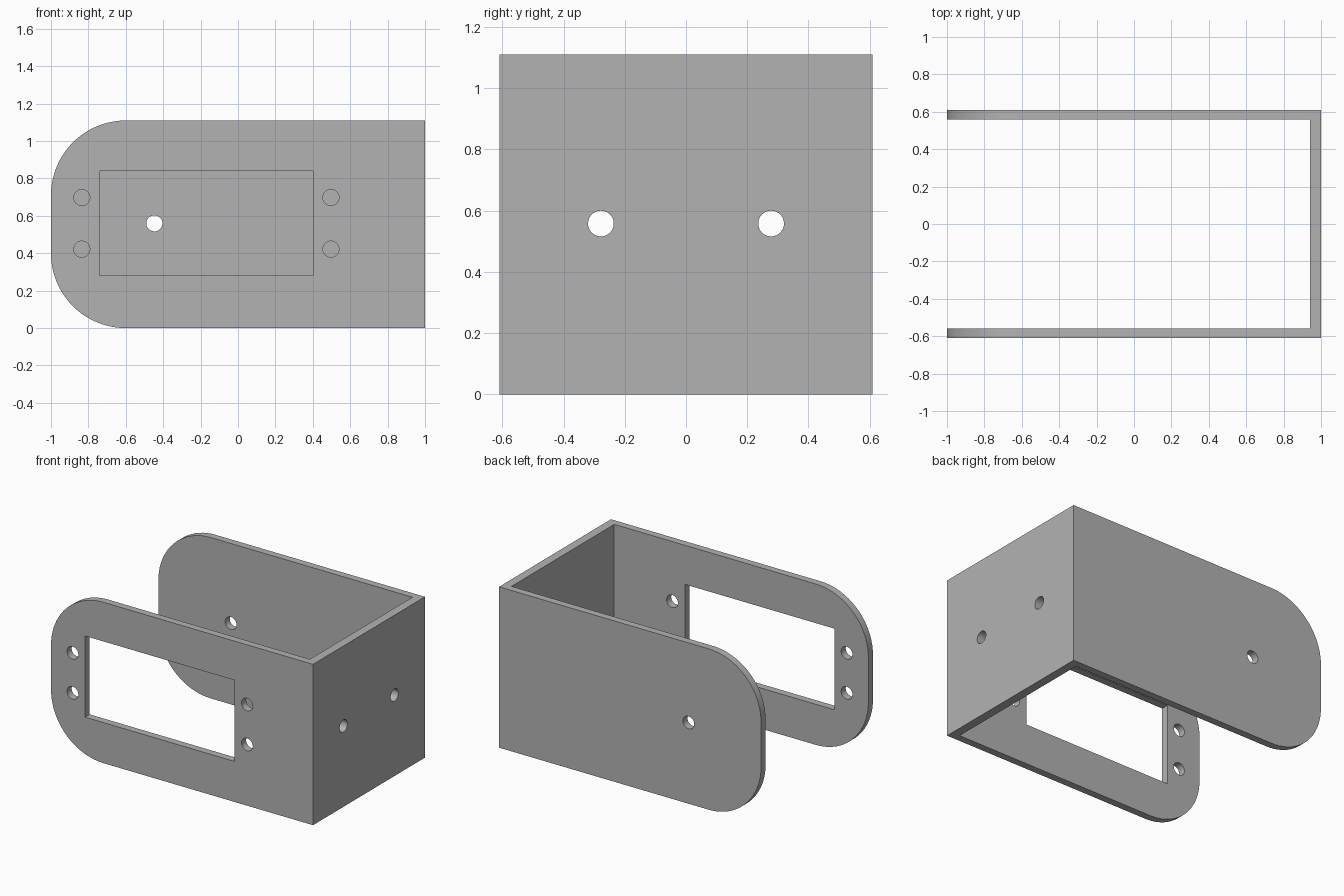
import bpy, bmesh, math
from mathutils import Matrix

if "Cube" in bpy.data.objects:
    bpy.data.objects.remove(bpy.data.objects["Cube"], do_unlink=True)

HEIGHT, DEPTH, ARM_IN, WALL_IN, RADIUS = 1.11, 0.61, 0.56, 0.94, 0.4
MID = HEIGHT / 2

grey = bpy.data.materials.new("plain grey")
grey.use_nodes = True
COLOUR = (0.45, 0.45, 0.45, 1)
grey.diffuse_color = COLOUR
grey.node_tree.nodes["Principled BSDF"].inputs["Base Color"].default_value = COLOUR


def add_object(name, bm):
    bmesh.ops.recalc_face_normals(bm, faces=bm.faces)
    mesh = bpy.data.meshes.new(name)
    bm.to_mesh(mesh)
    bm.free()
    mesh.materials.append(grey)
    obj = bpy.data.objects.new(name, mesh)
    bpy.context.collection.objects.link(obj)
    return obj


# U-shaped bracket: plan outline pulled upwards
bm = bmesh.new()
outline = [(-1, -DEPTH), (1, -DEPTH), (1, DEPTH), (-1, DEPTH),
           (-1, ARM_IN), (WALL_IN, ARM_IN), (WALL_IN, -ARM_IN), (-1, -ARM_IN)]
base = bm.faces.new([bm.verts.new((x, y, 0)) for x, y in outline])
pulled = bmesh.ops.extrude_face_region(bm, geom=[base])["geom"]
bmesh.ops.translate(bm, vec=(0, 0, HEIGHT),
                    verts=[v for v in pulled if isinstance(v, bmesh.types.BMVert)])

# Rounded free ends of both arms
ends = [e for e in bm.edges
        if all(v.co.x < -0.99 for v in e.verts)
        and abs(e.verts[0].co.z - e.verts[1].co.z) < 0.01]
bmesh.ops.bevel(bm, geom=ends, offset=RADIUS, offset_type='OFFSET',
                segments=20, profile=0.5, affect='EDGES')
bracket = add_object("bracket", bm)

# Cutters for the window and the screw holes
bm = bmesh.new()


def hole(x, y, z, radius, along):
    turn = Matrix.Rotation(math.pi / 2, 4, 'X' if along == 'Y' else 'Y')
    bmesh.ops.create_cone(bm, cap_ends=True, segments=40, radius1=radius,
                          radius2=radius, depth=0.3,
                          matrix=Matrix.Translation((x, y, z)) @ turn)


window = Matrix.Translation((-0.17, -DEPTH, MID + 0.005)) @ Matrix.Diagonal((1.14, 0.3, 0.56, 1))
bmesh.ops.create_cube(bm, size=1, matrix=window)
for x in (-0.835, 0.497):
    for side in (-1, 1):
        hole(x, -DEPTH, MID + 0.005 + side * 0.138, 0.043, 'Y')
hole(-0.447, DEPTH, MID + 0.005, 0.043, 'Y')
for side in (-1, 1):
    hole(1, side * 0.278, MID + 0.003, 0.042, 'X')
cutter = add_object("hole_cutter", bm)

# Cut the openings, then drop the cutter
cut = bracket.modifiers.new("openings", 'BOOLEAN')
cut.operation = 'DIFFERENCE'
cut.solver = 'EXACT'
cut.object = cutter
cutter.hide_render = True
bpy.ops.object.select_all(action='DESELECT')
bracket.select_set(True)
bpy.context.view_layer.objects.active = bracket
bpy.ops.object.modifier_apply(modifier=cut.name)
bpy.data.objects.remove(cutter, do_unlink=True)
bpy.ops.object.shade_smooth_by_angle(angle=math.radians(30))
